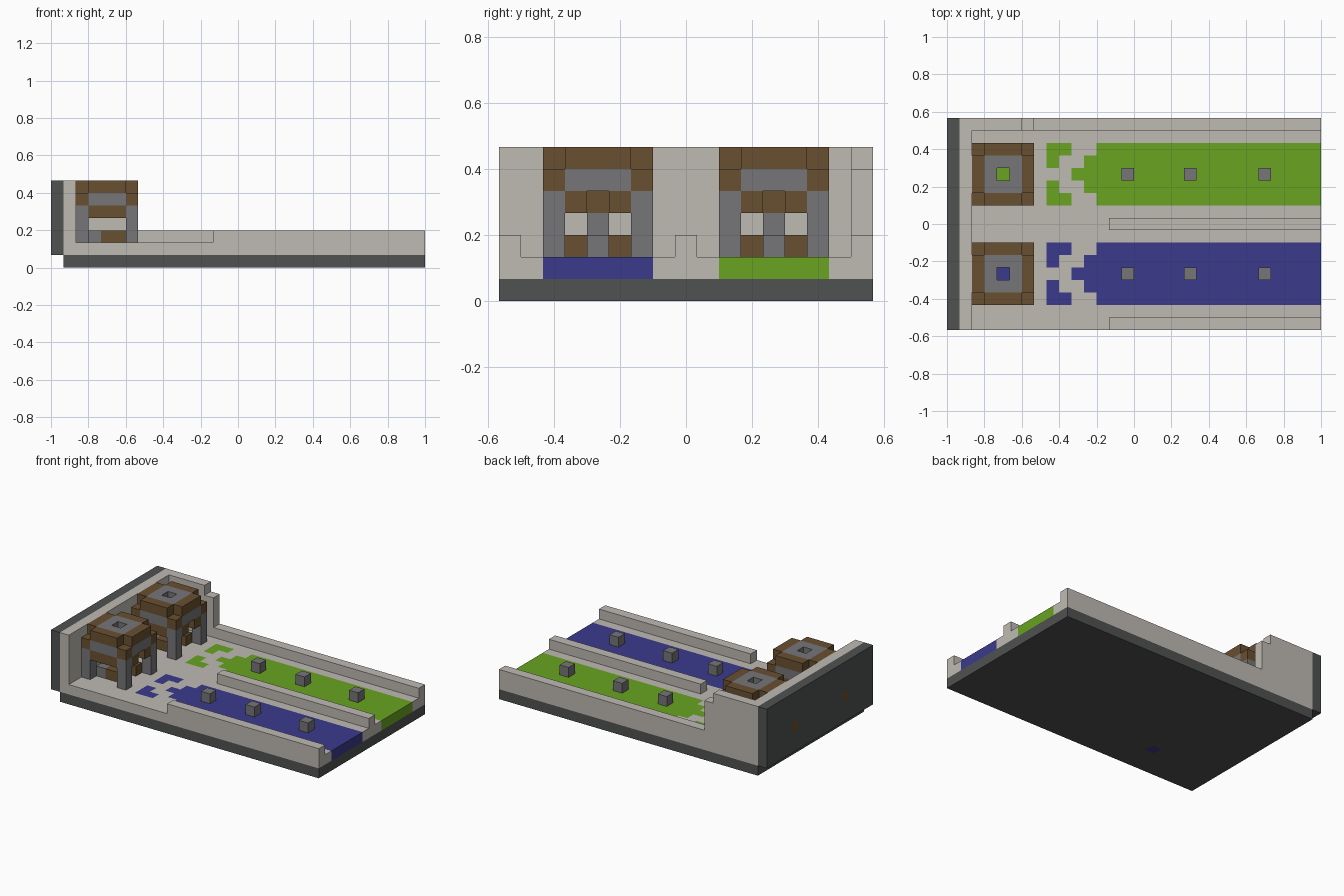
import bpy, bmesh
from mathutils import Vector

cube = bpy.data.objects.get("Cube")
if cube:
    bpy.data.objects.remove(cube, do_unlink=True)

UNIT = 1 / 15                       # edge of one block
ORIGIN = Vector((-15, -8.5, 0))     # block grid corner

COLOURS = {
    "dark_stone": (0.08, 0.083, 0.083),
    "pale_stone": (0.52, 0.49, 0.45),
    "grey_stone": (0.18, 0.178, 0.187),
    "brown_wood": (0.141, 0.08, 0.03),
    "lane_green": (0.138, 0.366, 0.015),
    "lane_blue": (0.044, 0.042, 0.262),
}
materials = {}
for label, rgb in COLOURS.items():
    mat = bpy.data.materials.new(label)
    mat.use_nodes = True
    mat.diffuse_color = (*rgb, 1)
    bsdf = mat.node_tree.nodes["Principled BSDF"]
    bsdf.inputs["Base Color"].default_value = (*rgb, 1)
    bsdf.inputs["Roughness"].default_value = 0.9
    materials[label] = mat

blocks = {}                         # block position -> (part, colour)


def fill(part, colour, xs, ys, zs):
    """Fill a box of blocks; each range is (start, end)."""
    for x in range(*xs):
        for y in range(*ys):
            for z in range(*zs):
                blocks[x, y, z] = (part, colour)


# Foundation, floor and end walls
fill("foundation", "dark_stone", (1, 30), (0, 17), (0, 1))
fill("outer_end_wall", "dark_stone", (0, 1), (0, 17), (1, 7))
fill("floor", "pale_stone", (1, 30), (0, 17), (1, 2))
fill("inner_end_wall", "pale_stone", (1, 2), (0, 17), (2, 7))

# Kerbs and the stepped side wall
fill("back_wall", "pale_stone", (2, 6), (16, 17), (2, 7))
fill("back_wall", "pale_stone", (6, 7), (16, 17), (2, 6))
fill("back_kerb", "pale_stone", (7, 30), (16, 17), (2, 3))
fill("middle_kerb", "pale_stone", (13, 30), (8, 9), (2, 3))
fill("front_kerb", "pale_stone", (13, 30), (0, 1), (2, 3))


def lane(name, colour, y):
    """Coloured track with a broken end, set into the floor."""
    fill("floor", colour, (12, 30), (y, y + 5), (1, 2))
    fill("floor", colour, (11, 12), (y + 1, y + 4), (1, 2))
    fill("floor", colour, (10, 11), (y + 2, y + 3), (1, 2))
    for edge, inner in ((y, y + 1), (y + 4, y + 3)):
        fill("floor", colour, (8, 10), (edge, edge + 1), (1, 2))
        fill("floor", colour, (8, 9), (inner, inner + 1), (1, 2))
    fill("floor", colour, (4, 5), (y + 2, y + 3), (1, 2))
    for x in (14, 19, 25):
        fill(name + "_studs", "grey_stone", (x, x + 1), (y + 2, y + 3), (2, 3))


def tower(name, y):
    """Open hut on four posts with a holed roof."""
    x = 2
    outer, inner = (0, 5), (1, 4)

    def put(part, colour, xs, ys, zs):
        fill(name + part, colour, [x + v for v in xs], [y + v for v in ys], zs)

    def clear(xs, ys, zs):
        for i in range(*xs):
            for j in range(*ys):
                for k in range(*zs):
                    blocks.pop((x + i, y + j, k), None)

    # Upper wall rings and lintels
    put("_upper_wall", "grey_stone", outer, outer, (5, 6))
    put("_lintel", "brown_wood", outer, outer, (4, 5))
    clear(inner, inner, (4, 6))
    clear((4, 5), (2, 3), (4, 5))
    # Roof with brown rim, grey centre and smoke hole
    put("_roof", "brown_wood", outer, outer, (6, 7))
    put("_roof", "grey_stone", inner, inner, (6, 7))
    clear((2, 3), (2, 3), (6, 7))
    # Corner posts with brown caps
    for i in (0, 4):
        for j in (0, 4):
            put("_posts", "grey_stone", (i, i + 1), (j, j + 1), (2, 5))
            put("_posts", "brown_wood", (i, i + 1), (j, j + 1), (5, 6))
            clear((i, i + 1), (j, j + 1), (6, 7))
    # Rear pillar, hearth and side benches
    put("_pillar", "grey_stone", (0, 1), (2, 3), (2, 4))
    put("_hearth", "grey_stone", (1, 2), inner, (2, 3))
    for j in (1, 3):
        put("_benches", "brown_wood", (2, 4), (j, j + 1), (2, 3))
    # Beam end showing through the end wall
    fill("outer_end_wall", "brown_wood", (0, 1), (y + 2, y + 3), (3, 4))


for side, colour, y in (("front", "lane_blue", 2), ("back", "lane_green", 10)):
    lane(side + "_lane", colour, y)
    tower(side + "_tower", y)

# Single coloured block showing under the foundation
fill("foundation", "lane_blue", (8, 9), (3, 4), (0, 1))

# Turn each part's exposed block sides into a mesh
for part in sorted({p for p, _ in blocks.values()}):
    bm = bmesh.new()
    used = []
    for pos, (owner, colour) in blocks.items():
        if owner != part:
            continue
        if colour not in used:
            used.append(colour)
        for axis in range(3):
            for sign in (0, 1):
                n = Vector((0, 0, 0))
                n[axis] = 2 * sign - 1
                if tuple(int(a + b) for a, b in zip(pos, n)) in blocks:
                    continue
                u, v = Vector((0, 0, 0)), Vector((0, 0, 0))
                u[(axis + 1) % 3] = 1
                v[(axis + 2) % 3] = 1
                corner = Vector(pos) + ORIGIN
                corner[axis] += sign
                ring = [corner, corner + u, corner + u + v, corner + v]
                if not sign:
                    ring.reverse()
                face = bm.faces.new([bm.verts.new(p * UNIT) for p in ring])
                face.material_index = used.index(colour)
    bmesh.ops.remove_doubles(bm, verts=bm.verts, dist=UNIT / 100)
    bmesh.ops.dissolve_limit(bm, angle_limit=0.01, verts=bm.verts,
                             edges=bm.edges, delimit={'MATERIAL'})
    mesh = bpy.data.meshes.new(part)
    bm.to_mesh(mesh)
    bm.free()
    for colour in used:
        mesh.materials.append(materials[colour])
    bpy.context.collection.objects.link(bpy.data.objects.new(part, mesh))
